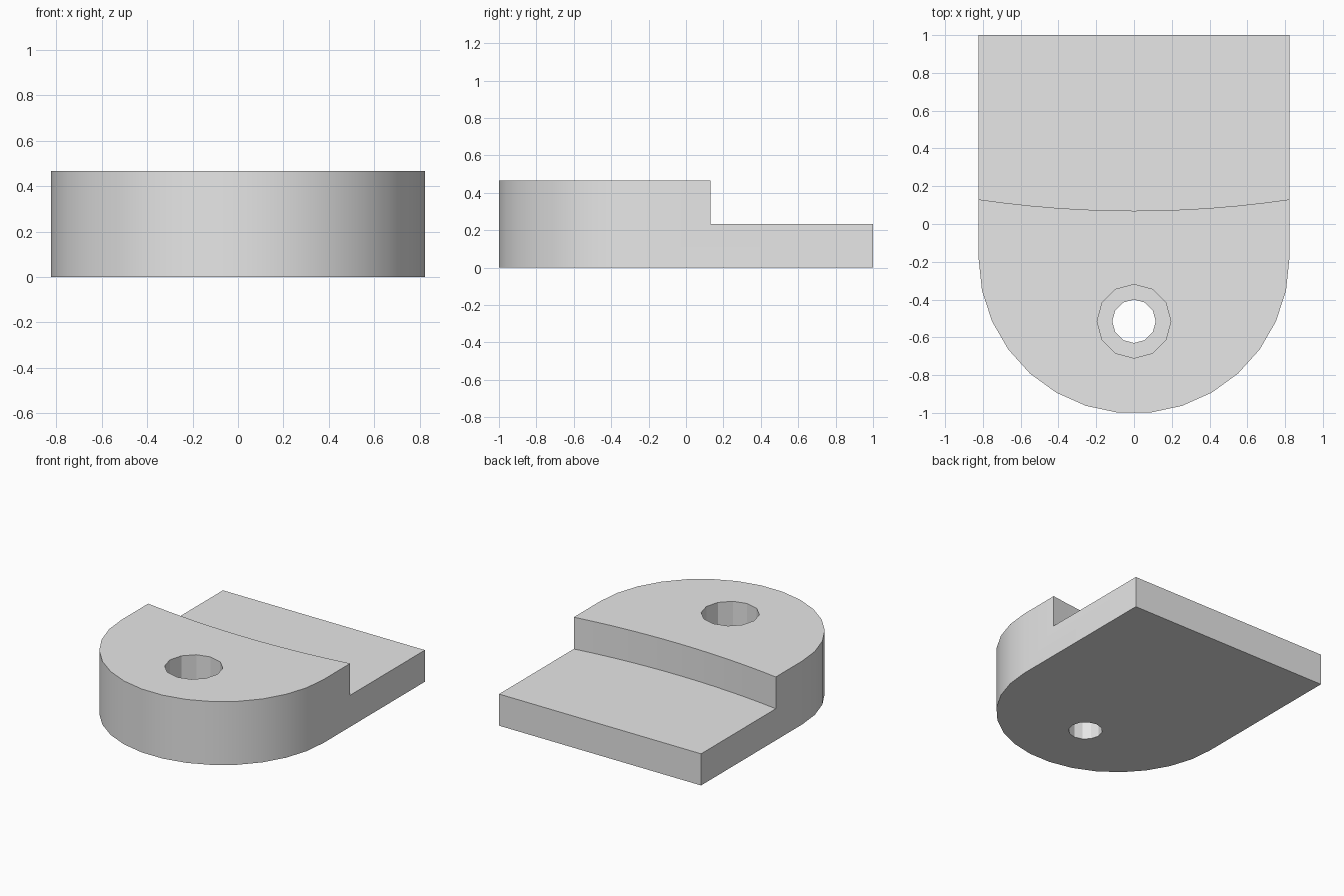
import bpy
import bmesh
from math import sin, cos, radians, sqrt
from mathutils import Vector

if "Cube" in bpy.data.objects:
    bpy.data.objects.remove(bpy.data.objects["Cube"], do_unlink=True)

HALF_WIDTH = 0.823
ARC_Y = -0.18          # centre of the rounded front
HEIGHT = 0.467
STEP_Z = 0.233
HOLE_Y = -0.515

grey = bpy.data.materials.new("light grey")
grey.use_nodes = True
colour = (0.8, 0.8, 0.8, 1)
grey.diffuse_color = colour
grey.node_tree.nodes["Principled BSDF"].inputs["Base Color"].default_value = colour


def prism(name, outline, z0, z1):
    """Extrude a closed outline between two heights."""
    bm = bmesh.new()
    face = bm.faces.new([bm.verts.new((x, y, z0)) for x, y in outline])
    top = bmesh.ops.extrude_face_region(bm, geom=[face])["geom"]
    moved = [v for v in top if isinstance(v, bmesh.types.BMVert)]
    bmesh.ops.translate(bm, verts=moved, vec=Vector((0, 0, z1 - z0)))
    bmesh.ops.recalc_face_normals(bm, faces=bm.faces)
    mesh = bpy.data.meshes.new(name)
    bm.to_mesh(mesh)
    bm.free()
    mesh.materials.append(grey)
    obj = bpy.data.objects.new(name, mesh)
    bpy.context.collection.objects.link(obj)
    return obj


def circle(radius, sides=12):
    return [(radius * cos(radians(360 * i / sides)),
             HOLE_Y + radius * sin(radians(360 * i / sides))) for i in range(sides)]


def cut(target, cutter):
    mod = target.modifiers.new("cut", 'BOOLEAN')
    mod.operation = 'DIFFERENCE'
    mod.solver = 'EXACT'
    mod.object = cutter
    bpy.context.view_layer.objects.active = target
    bpy.ops.object.modifier_apply(modifier=mod.name)
    bpy.data.objects.remove(cutter, do_unlink=True)


# Body: straight back, half-round front
front_arc = [(HALF_WIDTH * cos(radians(a)), ARC_Y + HALF_WIDTH * sin(radians(a)))
             for a in range(180, 361, 12)]
body = prism("stepped_block",
             front_arc + [(HALF_WIDTH, 1), (-HALF_WIDTH, 1)], 0, HEIGHT)

# Lowered rear shelf with a shallow curved riser
RISER_R, RISER_Y = 5.65, 0.07
xs = [HALF_WIDTH * i / 6 for i in range(-6, 7)]
riser = [(x, RISER_Y + RISER_R - sqrt(RISER_R ** 2 - x * x)) for x in xs]
riser = [(-1, riser[0][1])] + riser + [(1, riser[-1][1])]
cut(body, prism("shelf_cutter", riser + [(1, 1.2), (-1, 1.2)], STEP_Z, 1))

# Counterbored through hole
cut(body, prism("counterbore_cutter", circle(0.195), STEP_Z, 1))
cut(body, prism("hole_cutter", circle(0.115), -0.5, 1))

# Smooth the outer curves, keep corners and hole facets crisp
bpy.ops.object.select_all(action='DESELECT')
body.select_set(True)
bpy.context.view_layer.objects.active = body
bpy.ops.object.shade_smooth_by_angle(angle=radians(25))
